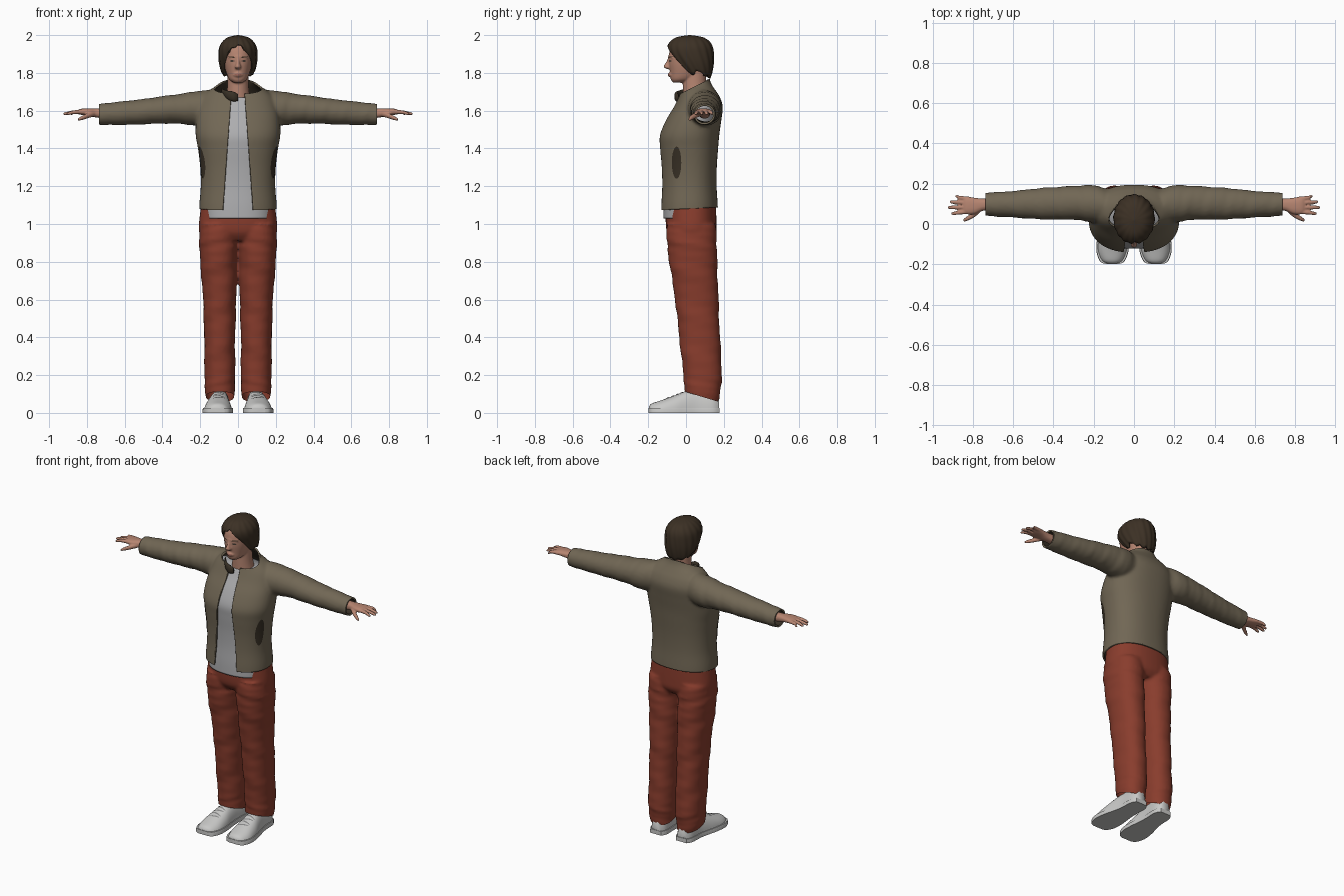
import bpy, bmesh, math
from mathutils import Vector
from mathutils.bvhtree import BVHTree

if "Cube" in bpy.data.objects:
    bpy.data.objects.remove(bpy.data.objects["Cube"])


def mat(name, r, g, b):
    m = bpy.data.materials.new(name)
    m.diffuse_color = (r, g, b, 1)
    m.use_nodes = True
    m.node_tree.nodes["Principled BSDF"].inputs["Base Color"].default_value = m.diffuse_color
    return m


JACKET = mat("olive brown cloth", .165, .135, .09)
LINING = mat("dark brown lining", .04, .03, .019)
PANTS = mat("rust red cloth", .25, .046, .026)
SHIRT = mat("pale grey cotton", .42, .42, .43)
SHOE = mat("light grey leather", .58, .58, .57)
LACE = mat("mid grey lace", .25, .25, .25)
SKIN = mat("skin", .47, .235, .165)
LIPS = mat("lip pink", .33, .13, .1)
HAIR = mat("dark brown hair", .045, .03, .018)
EYE = mat("eye dark", .06, .045, .035)


def dense(keys, n=5):
    """Smooth curve through key tuples."""
    out = []
    for i in range(len(keys) - 1):
        q = [keys[max(0, min(len(keys) - 1, i + k))] for k in (-1, 0, 1, 2)]
        for j in range(n):
            t = j / n
            out.append([.5 * (2 * b + (c - a) * t + (2 * a - 5 * b + 4 * c - d) * t * t
                              + (3 * b - a - 3 * c + d) * t ** 3) for a, b, c, d in zip(*q)])
    return out + [list(keys[-1])]


def tube(bm, keys, axis='z', p=2.0, seg=40, s=1, wob=0, zlim=None):
    """Loft of rounded rings; key = (position, centre a, centre b, radius a, radius b)."""
    rings = []
    for i, (t, a, b, ra, rb) in enumerate(dense(keys)):
        ring = []
        for k in range(seg):
            th = 2 * math.pi * k / seg
            c, d = math.cos(th), math.sin(th)
            w = 1 + wob * math.sin(1.7 * i + 2 * th) * math.sin(.6 * i)
            u = a + ra * w * math.copysign(abs(c) ** (2 / p), c)
            v = b + rb * w * math.copysign(abs(d) ** (2 / p), d)
            co = {'x': (t, u, v), 'y': (u, t, v), 'z': (u, v, t)}[axis]
            z = min(max(co[2], zlim[0]), zlim[1]) if zlim else co[2]
            ring.append(bm.verts.new((co[0] * s, co[1], z)))
        rings.append(ring)
    for r, q in zip(rings, rings[1:]):
        for k in range(seg):
            bm.faces.new((r[k], r[(k + 1) % seg], q[(k + 1) % seg], q[k]))
    bm.faces.new(rings[0])
    bm.faces.new(rings[-1])


def finish(bm, name, *mats, fix=True):
    if fix:
        bmesh.ops.recalc_face_normals(bm, faces=bm.faces)
    me = bpy.data.meshes.new(name)
    bm.to_mesh(me)
    bm.free()
    for m in mats:
        me.materials.append(m)
    me.shade_smooth()
    ob = bpy.data.objects.new(name, me)
    bpy.context.collection.objects.link(ob)
    return ob


def bake(ob):
    ev = ob.evaluated_get(bpy.context.evaluated_depsgraph_get())
    me = bpy.data.meshes.new_from_object(ev)
    ob.modifiers.clear()
    ob.data = me
    me.shade_smooth()


def fuse(ob, voxel, rounds):
    """Blend overlapping lofts into one skin."""
    r = ob.modifiers.new("fuse", 'REMESH')
    r.mode, r.voxel_size = 'VOXEL', voxel
    m = ob.modifiers.new("soften", 'SMOOTH')
    m.factor, m.iterations = .5, rounds
    bake(ob)


def cut(bm, co, no, clear=True):
    geom = bm.verts[:] + bm.edges[:] + bm.faces[:]
    bmesh.ops.bisect_plane(bm, geom=geom, plane_co=co, plane_no=no, clear_outer=clear)


def decal(name, target, centre, u, v, d, m, lift=.002, seg=20):
    """Thin oval patch projected onto a surface."""
    tree = BVHTree.FromPolygons([x.co for x in target.data.vertices],
                                [f.vertices[:] for f in target.data.polygons])
    c, u, v, d = map(Vector, (centre, u, v, d))
    bm = bmesh.new()

    def hit(q):
        h = tree.ray_cast(q, d)[0] or tree.find_nearest(q)[0]
        return bm.verts.new(h - d * lift)
    mid, prev = hit(c), None
    for r in (.25, .5, .75, 1):
        ring = [hit(c + r * (u * math.cos(6.28318 * k / seg) + v * math.sin(6.28318 * k / seg)))
                for k in range(seg)]
        for k in range(seg):
            j = (k + 1) % seg
            bm.faces.new((prev[k], ring[k], ring[j], prev[j]) if prev else (mid, ring[k], ring[j]))
        prev = ring
    return finish(bm, name, m)


# Trousers: hips and two legs blended, hem cut on a slant
bm = bmesh.new()
tube(bm, [(.91, 0, .032, .17, .1), (.95, 0, .03, .203, .128), (1.0, 0, .027, .207, .134),
          (1.1, 0, .025, .195, .134)], p=2.3)
for s in (1, -1):
    tube(bm, [(.04, .095, .085, .072, .085), (.12, .096, .087, .079, .095), (.2, .096, .088, .081, .102),
              (.4, .097, .072, .082, .108), (.6, .097, .057, .088, .115), (.8, .102, .038, .098, .127),
              (.92, .104, .03, .102, .132), (1.0, .1, .028, .1, .13)], p=2.2, s=s, wob=.035)
pants = finish(bm, "trousers", PANTS)
fuse(pants, .009, 4)
bm = bmesh.new()
bm.from_mesh(pants.data)
cut(bm, (0, .085, .085), (0, -.3, -1))
bm.to_mesh(pants.data)
bm.free()

# Jacket: body and sleeves blended
body = [(1.03, 0, .015, .205, .155), (1.1, 0, .015, .205, .153), (1.2, 0, .015, .197, .147),
        (1.3, 0, .015, .2, .148), (1.4, 0, .015, .212, .155), (1.47, 0, .018, .224, .158),
        (1.55, 0, .04, .222, .147), (1.62, 0, .065, .21, .13), (1.67, 0, .07, .19, .11),
        (1.705, 0, .066, .155, .092), (1.735, 0, .058, .112, .08), (1.76, 0, .053, .094, .074),
        (1.8, 0, .05, .09, .072)]
bm = bmesh.new()
tube(bm, body, p=2.3, seg=56)
for s in (1, -1):
    tube(bm, [(.1, .085, 1.62, .08, .09), (.2, .1, 1.612, .092, .094), (.3, .105, 1.61, .084, .08),
              (.4, .102, 1.604, .081, .073), (.5, .1, 1.595, .075, .067), (.6, .098, 1.588, .066, .063),
              (.7, .098, 1.582, .06, .058), (.75, .098, 1.58, .056, .054)], axis='x', s=s, wob=.03)
jacket = finish(bm, "jacket", JACKET, LINING)
fuse(jacket, .009, 5)
# Open the hem, collar, cuffs and front
bm = bmesh.new()
bm.from_mesh(jacket.data)
cut(bm, (0, 0, 1.08), (0, .05, -1))
cut(bm, (0, .12, 1.765), (0, -.5, 1))
for s in (1, -1):
    cut(bm, (s * .737, 0, 0), (s, 0, 0))
    cut(bm, (s * .08, 0, 1.08), (.57, 0, s * .042), clear=False)
gone = []
for f in bm.faces:
    c = f.calc_center_median()
    if c.y < .02 and abs(c.x) < .08 - .042 / .57 * (c.z - 1.08):
        gone.append(f)
bmesh.ops.delete(bm, geom=gone, context='FACES')
bm.to_mesh(jacket.data)
bm.free()
sol = jacket.modifiers.new("cloth thickness", 'SOLIDIFY')
sol.thickness, sol.offset, sol.material_offset = .01, -1, 1
bake(jacket)

# Shirt inside the jacket
bm = bmesh.new()
tube(bm, [(z, a, b, r - .02, q - .02) for z, a, b, r, q in body[:9]], p=2.3, seg=56)
finish(bm, "shirt", SHIRT)

# Turned collar flap showing the lining
bm = bmesh.new()
tube(bm, [(-.088, -.005, 1.705, .008, .012), (-.06, -.034, 1.685, .012, .022),
          (-.025, -.05, 1.675, .012, .026), (0, -.045, 1.67, .007, .018)], axis='x', seg=20)
finish(bm, "collar_flap", LINING)

for s, side in ((1, "left"), (-1, "right")):
    # Side pockets
    decal(side + "_pocket", jacket, (s * .5, -.05, 1.325), (0, .025, 0), (0, 0, .085), (-s, 0, 0), LINING, .003, 28)

    # Hands: palm, four fingers and thumb
    bm = bmesh.new()
    tube(bm, [(.7, .098, 1.585, .03, .027), (.75, .096, 1.588, .03, .024), (.79, .09, 1.592, .04, .02),
              (.83, .092, 1.594, .044, .016), (.85, .094, 1.592, .038, .01)], axis='x', s=s, p=2.4)
    for y0, x1, y1 in ((.061, .908, .052), (.083, .925, .082), (.105, .915, .11), (.125, .888, .137)):
        tube(bm, [(.82, y0, 1.594, .0115, .011), (.87, (y0 + y1) / 2, 1.592, .01, .01),
                  (x1 - .01, y1, 1.584, .0085, .008), (x1, y1, 1.582, .004, .004)], axis='x', s=s, seg=14)
    tube(bm, [(.755, .08, 1.585, .014, .014), (.79, .05, 1.575, .015, .014), (.83, .026, 1.56, .011, .011),
              (.848, .018, 1.552, .005, .005)], axis='x', s=s, seg=14)
    fuse(finish(bm, side + "_hand", SKIN), .0045, 2)

    # Shoes: upper, sole and laces
    foot = [(-.196, .108, 0, .03, .035), (-.18, .108, 0, .056, .05), (-.13, .107, 0, .074, .067),
            (-.06, .104, 0, .071, .092), (0, .1, 0, .06, .115), (.06, .095, 0, .052, .125),
            (.14, .092, 0, .05, .115), (.176, .092, 0, .032, .085)]
    bm = bmesh.new()
    tube(bm, foot, axis='y', p=2.3, s=s, zlim=(.005, 1))
    shoe = finish(bm, side + "_shoe", SHOE)
    bm = bmesh.new()
    tube(bm, [(y * 1.015, a, b, r + .006, .07) for y, a, b, r, q in foot], axis='y', p=3, s=s, zlim=(0, .026))
    sole = finish(bm, side + "_sole", SHOE)
    bpy.context.view_layer.objects.active = sole
    sole.select_set(True)
    bpy.ops.object.shade_smooth_by_angle(angle=.7)
    sole.select_set(False)
    for i in range(4):
        decal(f"{side}_lace_{i + 1}", shoe, (s * .104, -.095 + i * .024, .4), (.034, .006 * (-1) ** i, 0),
              (0, .0045, 0), (0, 0, -1), LACE, .003, 16)

# Head: skull, neck, nose, brow and ears blended
bm = bmesh.new()
tube(bm, [(1.748, 0, -.04, .022, .028), (1.765, 0, -.02, .046, .06), (1.8, 0, .002, .062, .086),
          (1.85, 0, .014, .074, .105), (1.9, 0, .018, .077, .108), (1.94, 0, .022, .07, .1),
          (1.97, 0, .022, .05, .072), (1.98, 0, .022, .02, .03)], p=2.2)
tube(bm, [(1.62, 0, .06, .075, .075), (1.68, 0, .05, .062, .066), (1.74, 0, .045, .056, .062),
          (1.82, 0, .045, .055, .062)])
tube(bm, [(1.82, 0, -.085, .012, .015), (1.83, 0, -.096, .017, .022), (1.84, 0, -.096, .013, .021),
          (1.86, 0, -.09, .009, .014), (1.885, 0, -.082, .01, .012)], seg=20)
tube(bm, [(-.05, -.066, 1.882, .01, .008), (0, -.085, 1.886, .01, .01), (.05, -.066, 1.882, .01, .008)],
     axis='x', seg=20)
tube(bm, [(-.025, -.072, 1.79, .01, .008), (0, -.086, 1.79, .01, .012), (.025, -.072, 1.79, .01, .008)],
     axis='x', seg=20)
for s in (1, -1):
    tube(bm, [(.06, .03, 1.845, .014, .026), (.08, .034, 1.845, .018, .03), (.09, .038, 1.847, .012, .024)],
         axis='x', s=s, seg=20)
head = finish(bm, "head_and_neck", SKIN)
fuse(head, .005, 3)
F = (0, 1, 0)
decal("lips", head, (0, -.3, 1.791), (.02, 0, 0), (0, 0, .005), F, LIPS, .001)
for s, side in ((1, "left"), (-1, "right")):
    decal(side + "_eye", head, (s * .031, -.3, 1.863), (.012, 0, 0), (0, 0, .0045), F, EYE, .001)
    decal(side + "_eyebrow", head, (s * .034, -.3, 1.884), (.019, 0, s * .002), (0, 0, .0035), F, HAIR, .001)


# Hair: dome whose lower edge follows a hairline, with gentle strands
def look(table, t):
    for a, b in zip(table, table[1:]):
        if t <= b[0]:
            k = (t - a[0]) / (b[0] - a[0])
            return [x + (y - x) * max(k, 0) for x, y in zip(a, b)][1:]
    return table[-1][1:]


shape = dense([(1.76, .07, .065, .055), (1.8, .06, .086, .078), (1.85, .042, .099, .104),
               (1.9, .026, .102, .12), (1.94, .021, .097, .119), (1.97, .021, .078, .1),
               (1.99, .02, .05, .066), (2.0, .02, .004, .005)])
line = dense([(0, 1.95), (.4, 1.925), (.7, 1.87), (1, 1.805), (1.3, 1.785), (1.57, 1.815), (2, 1.79), (3.1416, 1.772)])
bm = bmesh.new()
N, T, grid = 96, 22, []
for i in range(N):
    a = 2 * math.pi * i / N - math.pi
    h = look(line, abs(a))[0] + .005 * math.sin(11 * a)
    col = []
    for j in range(T + 1):
        z = h + (2.0 - h) * math.sin(math.pi / 2 * j / T)
        cy, rx, ry = look(shape, z)
        w = 1 + .018 * math.sin(16 * a + 25 * (z - 1.8)) - .03 * math.exp(-(a / .09) ** 2)
        col.append(bm.verts.new((rx * w * math.sin(a), cy - ry * w * math.cos(a), z)))
    grid.append(col)
for i in range(N):
    p, q = grid[i], grid[(i + 1) % N]
    for j in range(T):
        bm.faces.new((p[j], q[j], q[j + 1], p[j + 1]))
bm.faces.new([c[T] for c in grid])
hair = finish(bm, "hair", HAIR)
sol = hair.modifiers.new("hair thickness", 'SOLIDIFY')
sol.thickness, sol.offset = .014, -1
